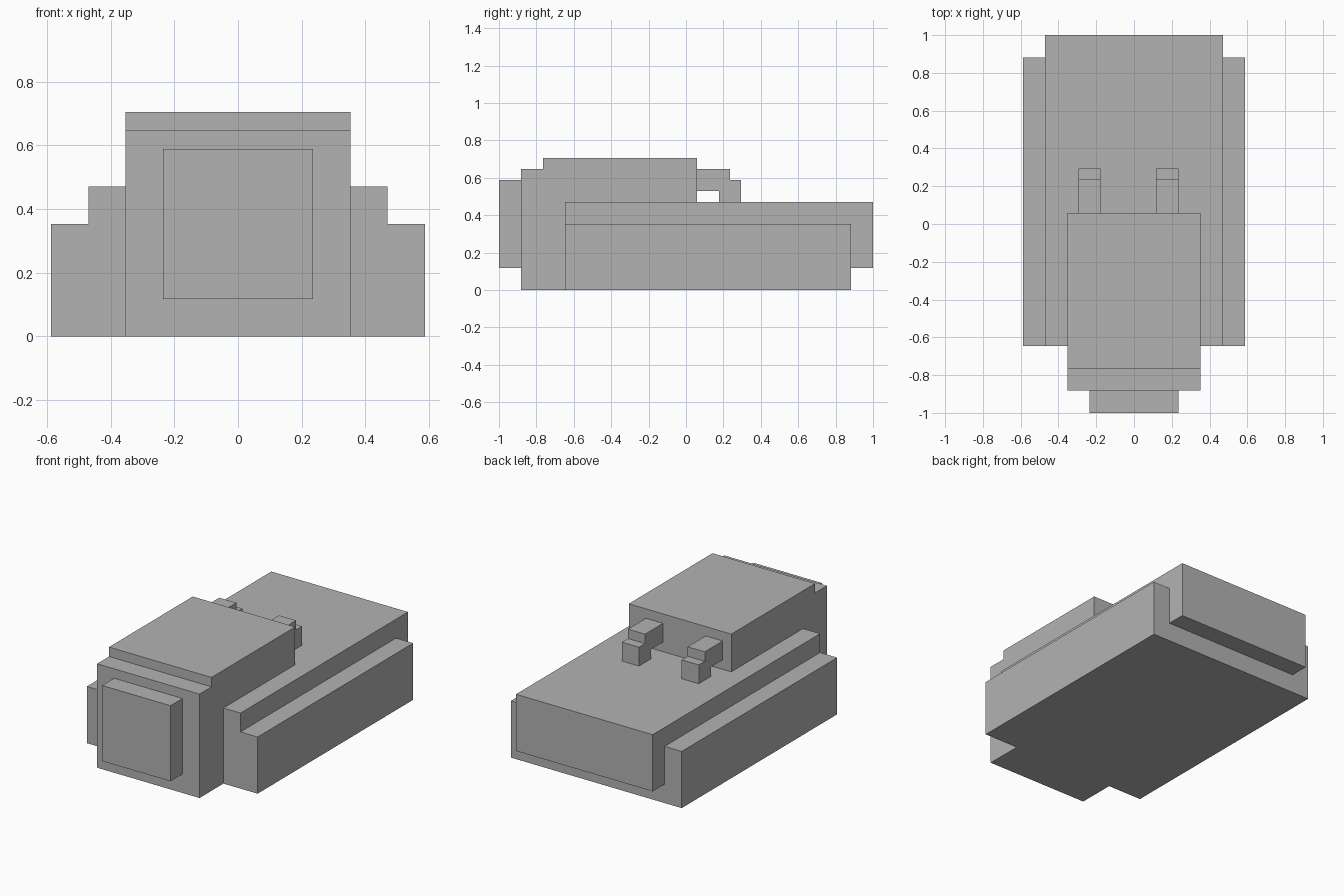
import bpy
import bmesh
from mathutils import Vector

U = 1 / 17  # block unit: the model is 34 units long

if "Cube" in bpy.data.objects:
    bpy.data.objects.remove(bpy.data.objects["Cube"], do_unlink=True)

grey = bpy.data.materials.new("plain grey")
grey.use_nodes = True
GREY = (0.45, 0.45, 0.45, 1)
grey.diffuse_color = GREY
grey.node_tree.nodes["Principled BSDF"].inputs["Base Color"].default_value = GREY


def extrude(name, profile, axis, start, end):
    """Extrude a closed profile along x (profile is y, z) or y (profile is x, z)."""
    bm = bmesh.new()
    if axis == "x":
        points = [Vector((start, a, b)) for a, b in profile]
        sweep = Vector((end - start, 0, 0))
    else:
        points = [Vector((a, start, b)) for a, b in profile]
        sweep = Vector((0, end - start, 0))
    face = bm.faces.new([bm.verts.new(p * U) for p in points])
    result = bmesh.ops.extrude_face_region(bm, geom=[face], use_keep_orig=True)
    moved = [g for g in result["geom"] if isinstance(g, bmesh.types.BMVert)]
    bmesh.ops.translate(bm, verts=moved, vec=sweep * U)
    bmesh.ops.recalc_face_normals(bm, faces=bm.faces)
    mesh = bpy.data.meshes.new(name)
    bm.to_mesh(mesh)
    bm.free()
    mesh.materials.append(grey)
    obj = bpy.data.objects.new(name, mesh)
    bpy.context.collection.objects.link(obj)
    return obj


def rect(a0, a1, b0, b1):
    return [(a0, b0), (a1, b0), (a1, b1), (a0, b1)]


# Lower hull: a tray with raised side rails
half = [(10, 0), (10, 6), (8, 6), (8, 2)]
tray = half + [(-x, z) for x, z in reversed(half)]
extrude("lower_hull", tray, "y", -11, 15)

# Deck sitting in the tray and overhanging at the back
extrude("rear_deck", rect(-8, 8, 2, 8), "y", -11, 17)

# Cabin with a stepped front roof edge, resting on the deck
cabin = [(-15, 0), (-15, 11), (-13, 11), (-13, 12),
         (1, 12), (1, 8), (-11, 8), (-11, 0)]
extrude("cabin", cabin, "x", -6, 6)

# Front block
extrude("front_block", rect(-4, 4, 2, 10), "y", -17, -15)

# Bent pipes behind the cabin, set slightly off centre
pipe = [(1, 9), (3, 9), (3, 8), (5, 8), (5, 10), (4, 10), (4, 11), (1, 11)]
for name, x in (("right_pipe", -5), ("left_pipe", 2)):
    extrude(name, pipe, "x", x, x + 2)
